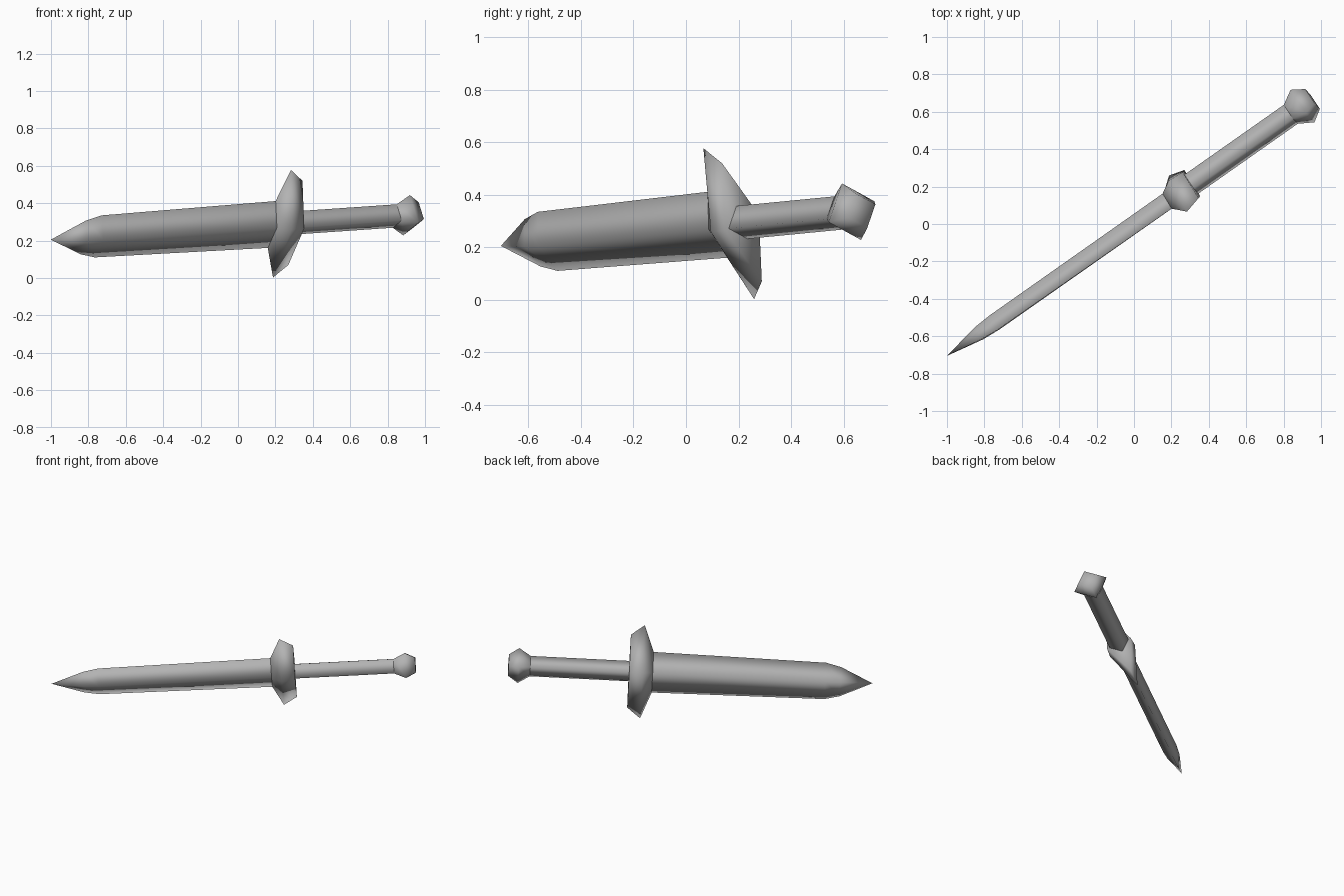
import bpy
import bmesh
from mathutils import Vector

cube = bpy.data.objects.get("Cube")
if cube:
    bpy.data.objects.remove(cube, do_unlink=True)

steel = bpy.data.materials.new("grey_steel")
steel.use_nodes = True
GREY = (0.45, 0.45, 0.45, 1)
steel.diffuse_color = GREY
steel.node_tree.nodes["Principled BSDF"].inputs["Base Color"].default_value = GREY

# Sword frame: along the length, across the flat, and through the flat
TIP = Vector((-1, -0.705, 0.205))
LENGTH = Vector((0.817, 0.574, 0.056)).normalized()
WIDE = Vector((0.163, -0.31, 0.937))
WIDE = (WIDE - LENGTH * WIDE.dot(LENGTH)).normalized()
THICK = LENGTH.cross(WIDE)


def diamond_part(name, rings, cap_start=False, cap_end=False):
    """Loft diamond sections given as (distance from tip, half width, half thickness)."""
    bm = bmesh.new()
    loops = []
    for s, w, t in rings:
        centre = TIP + LENGTH * s
        if w == 0:
            loops.append([bm.verts.new(centre)] * 4)
        else:
            offsets = (WIDE * w, THICK * t, -WIDE * w, -THICK * t)
            loops.append([bm.verts.new(centre + o) for o in offsets])
    for a, b in zip(loops, loops[1:]):
        for i in range(4):
            j = (i + 1) % 4
            corners = dict.fromkeys((a[i], a[j], b[j], b[i]))
            bm.faces.new(list(corners))
    if cap_start:
        bm.faces.new(loops[0][::-1])
    if cap_end:
        bm.faces.new(loops[-1])
    bmesh.ops.recalc_face_normals(bm, faces=bm.faces)
    mesh = bpy.data.meshes.new(name)
    bm.to_mesh(mesh)
    bm.free()
    mesh.materials.append(steel)
    mesh.shade_smooth()
    obj = bpy.data.objects.new(name, mesh)
    bpy.context.collection.objects.link(obj)
    return obj


# Blade: pointed tip, then a long and slightly widening diamond section
diamond_part("blade", [(0, 0, 0), (0.21, 0.096, 0.042), (0.31, 0.12, 0.049),
                       (1.47, 0.134, 0.05)])

# Crossguard: flares from the blade to two points, then narrows to the grip
diamond_part("crossguard", [(1.445, 0.135, 0.05), (1.512, 0.307, 0.09),
                            (1.6, 0.24, 0.085)], cap_start=True, cap_end=True)

# Grip
diamond_part("grip", [(1.58, 0.067, 0.067), (2.25, 0.067, 0.067)])

# Pommel: swells from the grip and closes with a flat end
diamond_part("pommel", [(2.25, 0.067, 0.067), (2.327, 0.115, 0.115),
                        (2.393, 0.07, 0.07)], cap_end=True)
